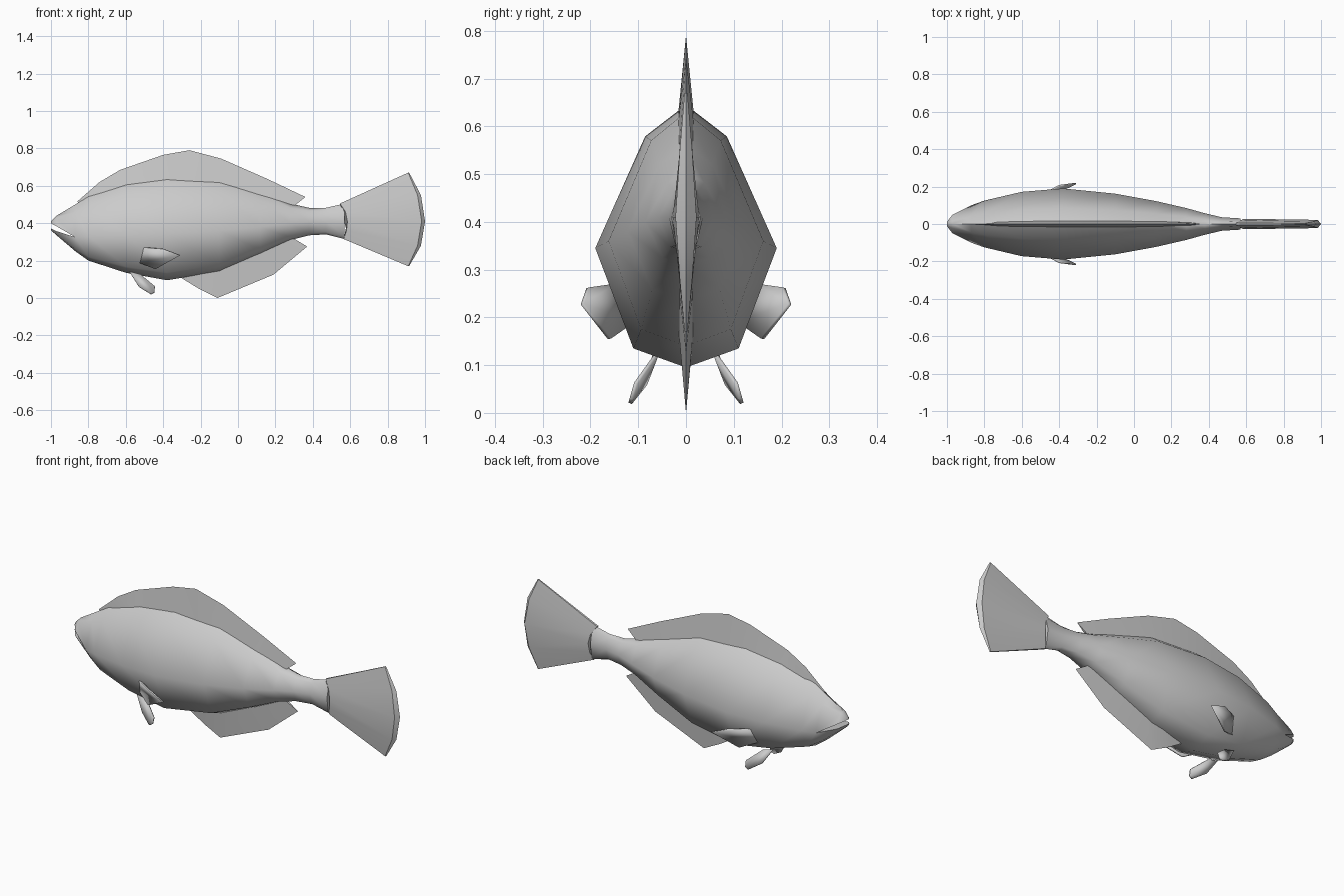
import bpy, bmesh

cube = bpy.data.objects.get("Cube")
if cube:
    bpy.data.objects.remove(cube, do_unlink=True)

grey = bpy.data.materials.new("plain_grey")
grey.use_nodes = True
grey.diffuse_color = (0.6, 0.6, 0.6, 1)
grey.node_tree.nodes["Principled BSDF"].inputs["Base Color"].default_value = (0.6, 0.6, 0.6, 1)


def build(name, verts, faces, angle):
    """Make a clean, smooth shaded mesh object."""
    bm = bmesh.new()
    vs = [bm.verts.new(v) for v in verts]
    for f in faces:
        bm.faces.new([vs[i] for i in f])
    bmesh.ops.remove_doubles(bm, verts=bm.verts, dist=0.0005)
    bmesh.ops.recalc_face_normals(bm, faces=bm.faces)
    mesh = bpy.data.meshes.new(name)
    bm.to_mesh(mesh)
    bm.free()
    mesh.materials.append(grey)
    ob = bpy.data.objects.new(name, mesh)
    bpy.context.collection.objects.link(ob)
    bpy.ops.object.select_all(action='DESELECT')
    ob.select_set(True)
    bpy.context.view_layer.objects.active = ob
    bpy.ops.object.shade_smooth_by_angle(angle=angle)
    return ob


# Body stations: x, half width, top, upper lip, lower lip, bottom
stations = [
    (-1.0, 0.012, 0.41, 0.398, 0.372, 0.362),
    (-0.97, 0.05, 0.44, 0.383, 0.357, 0.335),
    (-0.87, 0.10, 0.50, 0.325, 0.325, 0.25),
    (-0.80, 0.125, 0.545, 0.33, 0.33, 0.20),
    (-0.60, 0.172, 0.615, 0.34, 0.34, 0.135),
    (-0.38, 0.19, 0.645, 0.345, 0.345, 0.095),
    (-0.10, 0.162, 0.63, 0.36, 0.36, 0.14),
    (0.12, 0.122, 0.56, 0.38, 0.38, 0.235),
    (0.28, 0.085, 0.505, 0.40, 0.40, 0.31),
    (0.38, 0.057, 0.482, 0.41, 0.41, 0.335),
    (0.47, 0.036, 0.482, 0.41, 0.41, 0.34),
    (0.57, 0.03, 0.505, 0.41, 0.41, 0.315),
]
verts, faces = [], []
for x, w, top, upper, lower, bottom in stations:
    half = [(0, top), (0.45 * w, upper + 0.78 * (top - upper)), (w, upper),
            (w, lower), (0.58 * w, bottom + 0.16 * (lower - bottom)), (0, bottom)]
    for side in (1, -1):
        verts += [(x, side * y, z) for y, z in half]
N = 12
for s in range(len(stations) - 1):
    a, b = s * N, (s + 1) * N
    for off in (0, 6):
        for k in (0, 1, 3, 4):
            i = off + k
            faces.append((a + i, a + i + 1, b + i + 1, b + i))
    if s < 2:  # inside of the mouth
        for k in (2, 3):
            faces.append((a + k, b + k, b + k + 6, a + k + 6))
# Lips and tail root caps
faces += [(0, 1, 2, 8, 7), (5, 4, 3, 9, 10)]
e = (len(stations) - 1) * N
faces.append([e + i for i in (0, 1, 2, 4, 5, 10, 8, 7)])

# Merge the shared centre line before building, so that caps stay valid
remap = {i: i - 6 for i in range(len(verts)) if i % N in (6, 11)}
faces = [list(dict.fromkeys(remap.get(i, i) for i in f)) for f in faces]
build("body", verts, faces, 1.1)


def blade_fin(name, rows):
    """Wedge fin: thick base row sunk in the body, thin outer edge."""
    verts, faces = [], []
    for (bx, bz, t), (ox, oz) in rows:
        verts += [(bx, t, bz), (ox, 0, oz), (bx, -t, bz)]
    for r in range(len(rows) - 1):
        a, b = r * 3, r * 3 + 3
        faces += [(a, a + 1, b + 1, b), (a + 1, a + 2, b + 2, b + 1), (a + 2, a, b, b + 2)]
    last = 3 * len(rows) - 3
    faces += [(0, 2, 1), (last, last + 1, last + 2)]
    return build(name, verts, faces, 0.6)


blade_fin("dorsal_fin", [
    ((-0.80, 0.48, 0.004), (-0.86, 0.515)), ((-0.74, 0.54, 0.012), (-0.74, 0.62)),
    ((-0.62, 0.585, 0.016), (-0.63, 0.685)), ((-0.40, 0.62, 0.017), (-0.40, 0.765)),
    ((-0.24, 0.62, 0.017), (-0.26, 0.79)), ((-0.08, 0.60, 0.017), (-0.09, 0.745)),
    ((0.12, 0.54, 0.015), (0.16, 0.635)), ((0.28, 0.475, 0.01), (0.36, 0.54))])
blade_fin("anal_fin", [
    ((-0.24, 0.15, 0.008), (-0.30, 0.105)), ((-0.18, 0.15, 0.014), (-0.21, 0.05)),
    ((-0.06, 0.18, 0.016), (-0.11, 0.0)), ((0.13, 0.26, 0.015), (0.19, 0.125)),
    ((0.27, 0.335, 0.01), (0.37, 0.275))])

# Tail fin: root, rim and end ridge, thickest at mid height
root = [(0.545, 0.505, 0.006), (0.575, 0.46, 0.022), (0.585, 0.41, 0.028),
        (0.58, 0.36, 0.022), (0.565, 0.315, 0.006)]
rim = [(0.91, 0.67, 0.003), (0.96, 0.55, 0.013), (0.982, 0.41, 0.022),
       (0.96, 0.28, 0.013), (0.91, 0.17, 0.003)]
ridge = [(0.915, 0.67, 0), (0.978, 0.55, 0), (1.0, 0.41, 0), (0.978, 0.28, 0), (0.915, 0.17, 0)]
verts, faces = [], []
for side in (1, -1):
    for row in (root, rim, ridge):
        verts += [(x, side * y, z) for x, z, y in row]
for off in (0, 15):
    for r in (0, 5):
        for k in range(4):
            i = off + r + k
            faces.append((i, i + 1, i + 6, i + 5))
for k in (0, 4):  # upper and lower edges
    faces += [(k, k + 5, k + 20, k + 15), (k + 5, k + 10, k + 20)]
faces.append((0, 1, 2, 3, 4, 19, 18, 17, 16, 15))
build("tail_fin", verts, faces, 0.4)


def paired_fin(name, outline):
    """Thin leaf shaped fin on each side of the body."""
    for label, side in (("left", -1), ("right", 1)):
        pts = [(x, -side * -y, z) for x, y, z in outline]
        ob = build(label + "_" + name, pts, [range(len(pts))], 0.5)
        mod = ob.modifiers.new("thickness", 'SOLIDIFY')
        mod.thickness = 0.008
        mod.offset = 0


paired_fin("pectoral_fin", [
    (-0.55, 0.12, 0.24), (-0.50, 0.15, 0.27), (-0.40, 0.205, 0.262),
    (-0.31, 0.217, 0.228), (-0.44, 0.16, 0.155), (-0.53, 0.11, 0.19)])
paired_fin("pelvic_fin", [
    (-0.58, 0.06, 0.14), (-0.53, 0.085, 0.06), (-0.465, 0.117, 0.02),
    (-0.447, 0.114, 0.03), (-0.445, 0.105, 0.062), (-0.52, 0.06, 0.125)])
